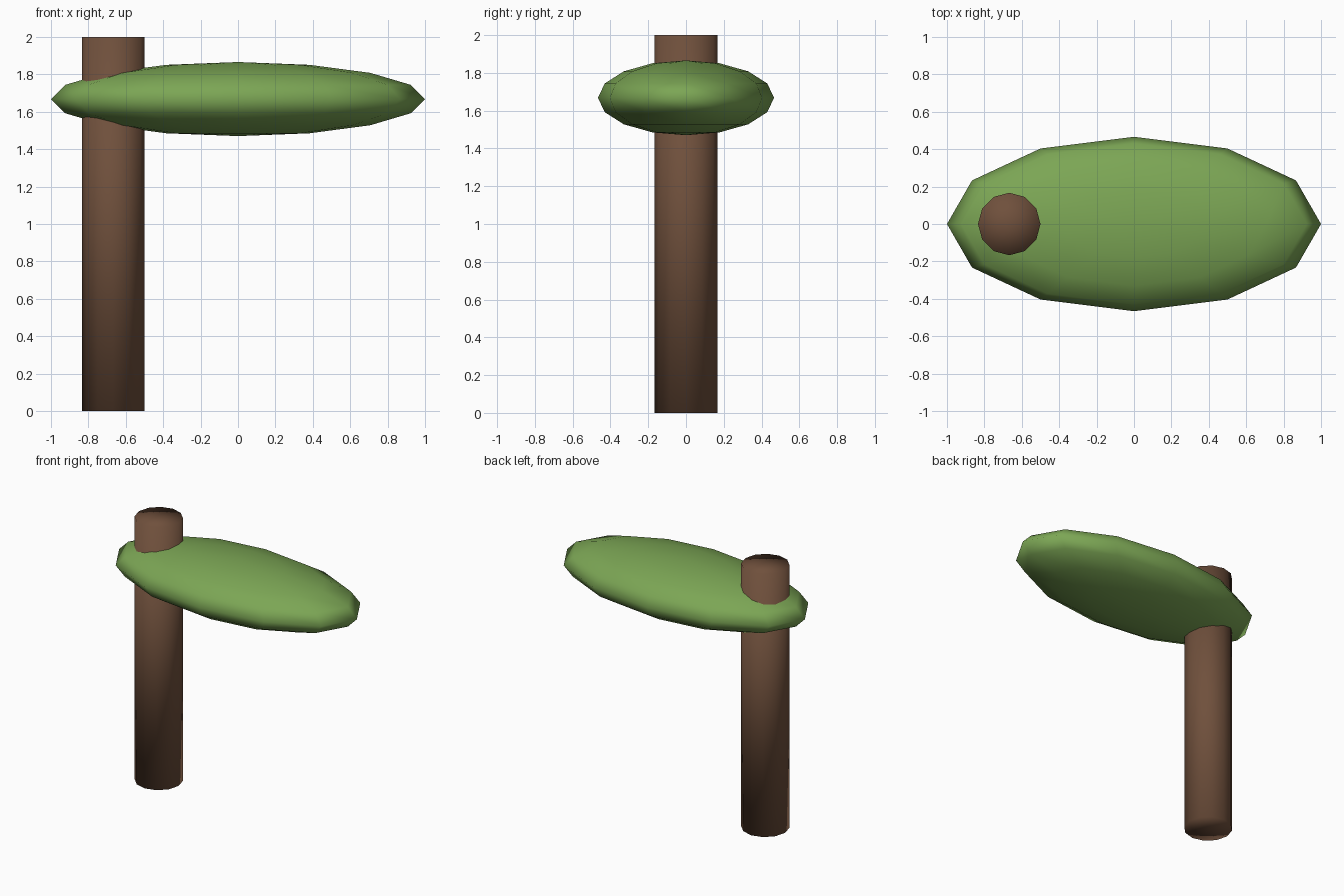
import bpy

if "Cube" in bpy.data.objects:
    bpy.data.objects.remove(bpy.data.objects["Cube"])


def finish(obj, name, colour):
    """Name the part, smooth it all over and give it a plain colour."""
    obj.name = name
    mat = bpy.data.materials.new(name + "_colour")
    mat.diffuse_color = (*colour, 1)
    mat.use_nodes = True
    mat.node_tree.nodes["Principled BSDF"].inputs["Base Color"].default_value = mat.diffuse_color
    obj.data.materials.append(mat)
    bpy.ops.object.shade_smooth()


# Trunk: straight 12-sided post standing off-centre, softly shaded caps
bpy.ops.mesh.primitive_cylinder_add(vertices=12, radius=0.167, depth=2,
                                    end_fill_type='TRIFAN',
                                    location=(-0.667, 0, 1))
finish(bpy.context.object, "trunk", (0.16, 0.08, 0.045))

# Foliage: low-poly sphere flattened into a long pad pierced by the trunk
bpy.ops.mesh.primitive_uv_sphere_add(segments=12, ring_count=8, radius=1,
                                     location=(0, 0, 1.668))
foliage = bpy.context.object
foliage.scale = (1, 0.466, 0.198)
bpy.ops.object.transform_apply(location=False, rotation=False, scale=True)
finish(foliage, "foliage", (0.2, 0.38, 0.09))
